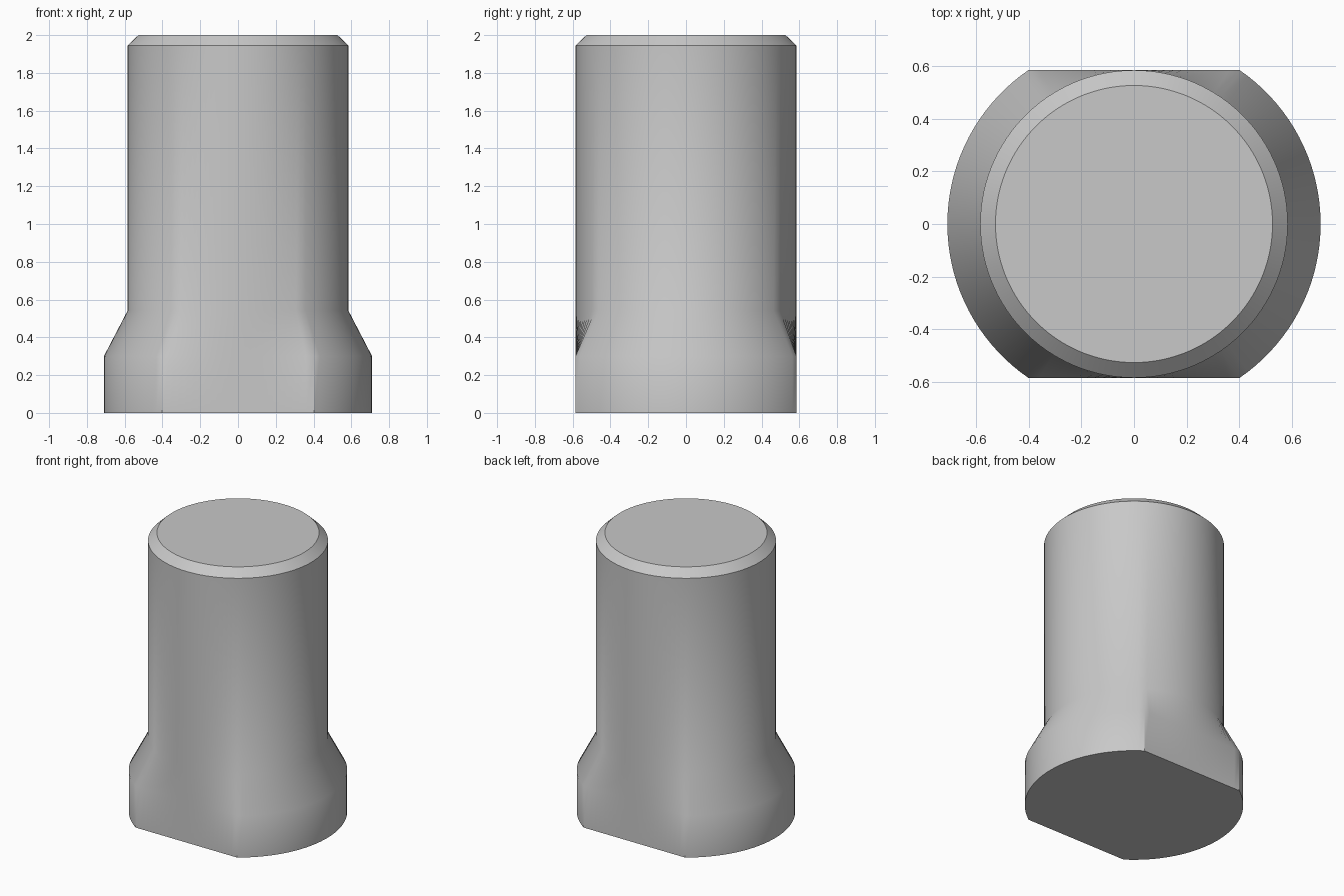
import bpy, bmesh, math

cube = bpy.data.objects.get("Cube")
if cube:
    bpy.data.objects.remove(cube)

BASE_R, PIN_R, TOP_R = 0.71, 0.585, 0.527
FLAT_Y = PIN_R

# Plain grey metal
metal = bpy.data.materials.new("grey metal")
metal.use_nodes = True
grey = (0.58, 0.58, 0.58, 1)
metal.diffuse_color = grey
metal.node_tree.nodes["Principled BSDF"].inputs["Base Color"].default_value = grey

# Angles with a point exactly on each corner of the two flats
corner = math.asin(FLAT_Y / BASE_R)
spans = [(-corner, corner, 36), (corner, math.pi - corner, 24),
         (math.pi - corner, math.pi + corner, 36),
         (math.pi + corner, 2 * math.pi - corner, 24)]
angles = [a + (b - a) * i / n for a, b, n in spans for i in range(n)]


def outline(angle, radius, flat):
    """Point on a circle, or on a circle cut by the front and back flats."""
    if flat:
        radius = min(radius, FLAT_Y / max(abs(math.sin(angle)), 0.01))
    return radius * math.cos(angle), radius * math.sin(angle)


# Flatted foot, blend to the round pin, then the chamfered end
sections = [(0, BASE_R, True), (0.3, BASE_R, True), (0.54, PIN_R, False),
            (1.945, PIN_R, False), (2, TOP_R, False)]
bm = bmesh.new()
rings = [[bm.verts.new((*outline(a, r, flat), z)) for a in angles]
         for z, r, flat in sections]
count = len(angles)
for low, high in zip(rings, rings[1:]):
    for i in range(count):
        j = (i + 1) % count
        bm.faces.new((low[i], low[j], high[j], high[i]))
bm.faces.new(rings[0][::-1])
bm.faces.new(rings[-1])
bmesh.ops.recalc_face_normals(bm, faces=bm.faces)

mesh = bpy.data.meshes.new("flatted_pin")
bm.to_mesh(mesh)
bm.free()
mesh.materials.append(metal)
pin = bpy.data.objects.new("flatted_pin", mesh)
bpy.context.collection.objects.link(pin)

# Smooth round walls, crisp corners
bpy.context.view_layer.objects.active = pin
pin.select_set(True)
bpy.ops.object.shade_smooth_by_angle(angle=math.radians(30))
